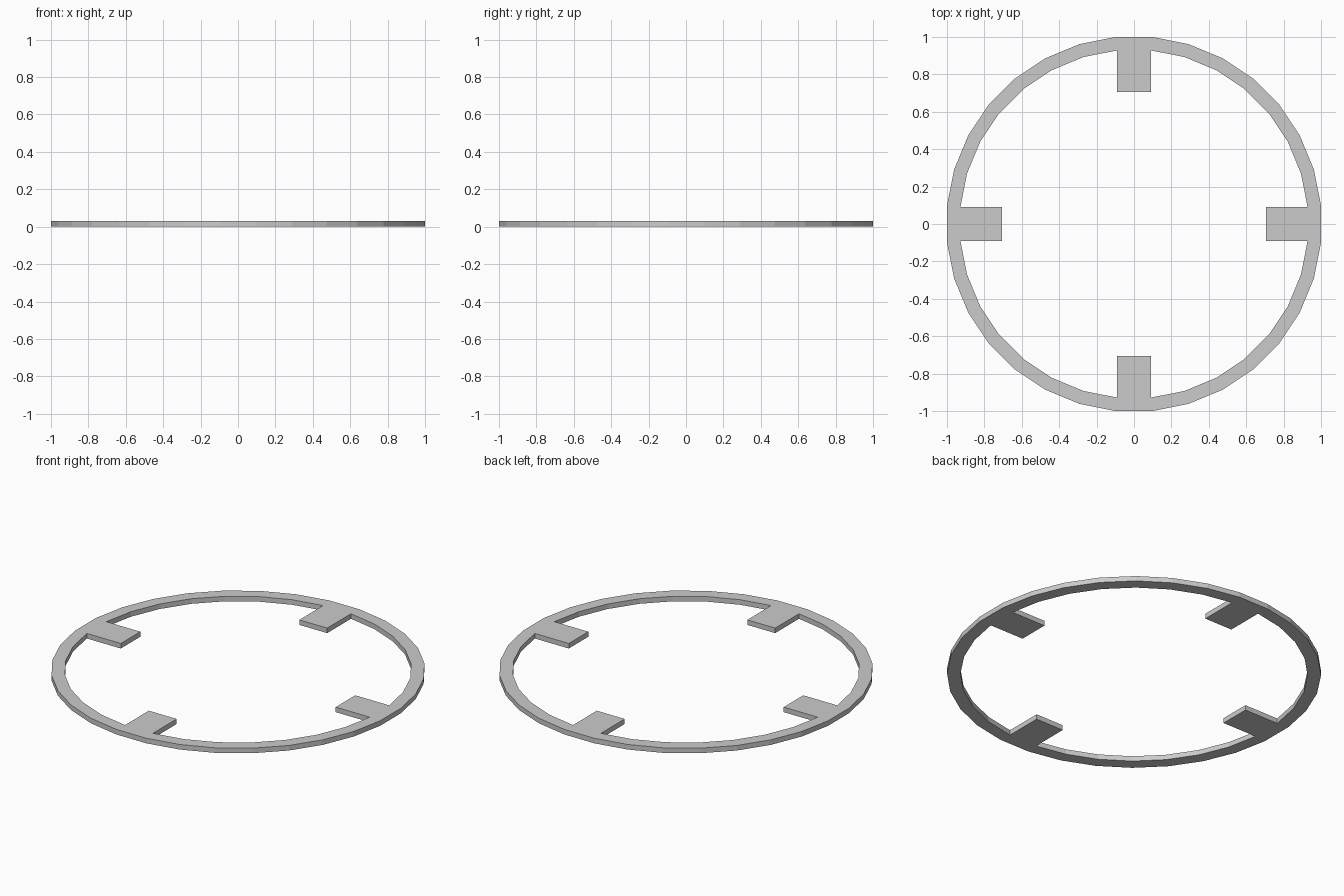
import bpy, bmesh
from math import cos, sin, pi
from mathutils import Vector

if "Cube" in bpy.data.objects:
    bpy.data.objects.remove(bpy.data.objects["Cube"])

SIDES = 32
HEIGHT = 0.03
HALF = pi / SIDES
OUTER = 1.0 / cos(HALF)       # flats touch x/y = +-1
INNER = 0.928 / cos(HALF)
TAB_TIP = 0.705               # distance of tab ends from the centre

bm = bmesh.new()


def circle(radius, z):
    # half-step turn puts a flat on each axis
    return [bm.verts.new((radius * cos((2 * i - 1) * HALF),
                          radius * sin((2 * i - 1) * HALF), z))
            for i in range(SIDES)]


# Ring: rectangular section swept round 32 sides
loops = [circle(OUTER, 0), circle(OUTER, HEIGHT),
         circle(INNER, HEIGHT), circle(INNER, 0)]
inner_faces = []
for i in range(SIDES):
    j = (i + 1) % SIDES
    for k in range(4):
        a, b = loops[k], loops[(k + 1) % 4]
        face = bm.faces.new((a[i], a[j], b[j], b[i]))
        if k == 2:
            inner_faces.append(face)
bm.normal_update()

# Four tabs: the inner flats on the axes pulled toward the centre
for q in range(4):
    face = inner_faces[q * SIDES // 4]
    new = bmesh.ops.extrude_discrete_faces(bm, faces=[face])["faces"][0]
    inward = Vector((-cos(q * pi / 2), -sin(q * pi / 2), 0))
    bmesh.ops.translate(bm, verts=new.verts, vec=inward * (0.928 - TAB_TIP))

bmesh.ops.recalc_face_normals(bm, faces=bm.faces)
mesh = bpy.data.meshes.new("tabbed_ring")
bm.to_mesh(mesh)
bm.free()
bpy.context.collection.objects.link(bpy.data.objects.new("tabbed_ring", mesh))
